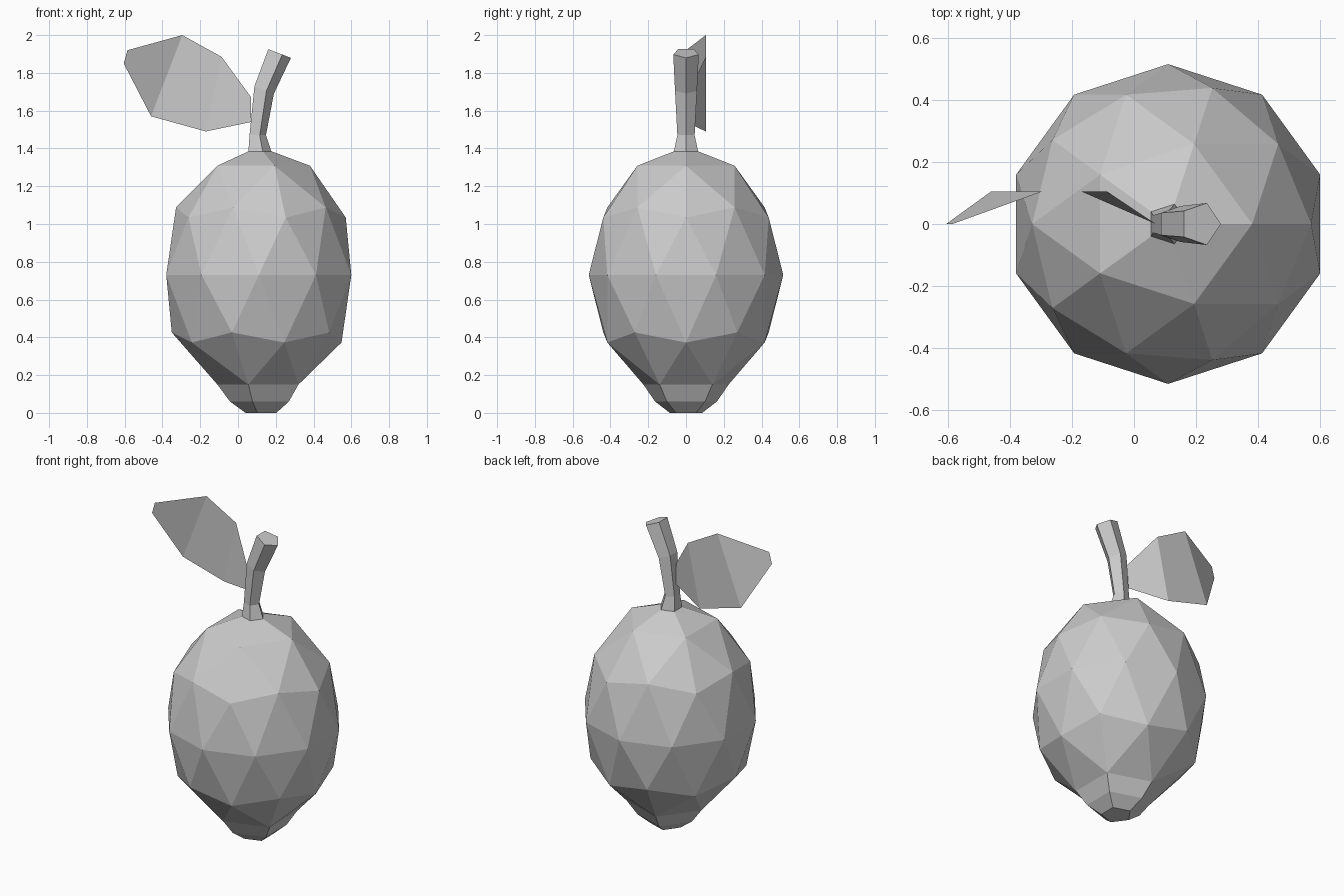
import bpy
import bmesh
from math import cos, sin, radians, pi
from mathutils import Vector

cube = bpy.data.objects.get("Cube")
if cube:
    bpy.data.objects.remove(cube, do_unlink=True)

CENTRE_X = 0.11
SIDES = 5

grey = bpy.data.materials.new("plain grey")
grey.use_nodes = True
grey.diffuse_color = (0.6, 0.6, 0.6, 1)
grey.node_tree.nodes["Principled BSDF"].inputs["Base Color"].default_value = grey.diffuse_color


def add_object(name, bm):
    mesh = bpy.data.meshes.new(name)
    bm.to_mesh(mesh)
    bm.free()
    mesh.materials.append(grey)
    obj = bpy.data.objects.new(name, mesh)
    bpy.context.collection.objects.link(obj)
    return obj


def add_loft(name, rings, phase, caps):
    """Join five-sided rings given as (x, z, radius, tilt) and close the chosen ends."""
    bm = bmesh.new()
    loops = []
    for x, z, radius, tilt in rings:
        loop = []
        for i in range(SIDES):
            a = phase + 2 * pi * i / SIDES
            u, v = radius * cos(a), radius * sin(a)
            loop.append(bm.verts.new((x + u * cos(tilt), v, z - u * sin(tilt))))
        loops.append(loop)
    for low, high in zip(loops, loops[1:]):
        for i in range(SIDES):
            j = (i + 1) % SIDES
            bm.faces.new((low[i], low[j], high[j], high[i]))
    for end in caps:
        bm.faces.new(loops[end])
    bmesh.ops.recalc_face_normals(bm, faces=bm.faces)
    return add_object(name, bm)


# Faceted fruit, open at the bottom, with the lowest ring drawn in
tip_x, tip_z, tip_radius = 0.128, 0.15, 0.237
bm = bmesh.new()
bmesh.ops.create_icosphere(bm, subdivisions=2, radius=1)
bmesh.ops.delete(bm, geom=[v for v in bm.verts if v.co.z < -0.95], context='VERTS')
for v in bm.verts:
    if v.co.z < -0.8:
        flat = Vector((v.co.x, v.co.y)).normalized() * tip_radius
        v.co = (tip_x + flat.x, flat.y, tip_z)
    else:
        v.co = (CENTRE_X + v.co.x * 0.515, v.co.y * 0.515, 0.73 + v.co.z * 0.68)
add_object("fruit_body", bm)

# Blunt tip under the fruit
add_loft("fruit_tip",
         [(0.13, 0, 0.09, 0), (0.13, 0.06, 0.172, 0), (tip_x, tip_z, tip_radius, 0)],
         pi / SIDES, caps=[0])

# Bent stem, flaring at both ends
lean = radians(21)
add_loft("stem",
         [(CENTRE_X, 1.382, 0.068, 0), (0.1, 1.47, 0.048, 0),
          (0.133, 1.712, 0.061, lean), (0.214, 1.905, 0.071, lean)],
         0, caps=[-1])

# Folded leaf: each row is an upper and a lower corner sharing one depth
rows = [((-0.585, 1.92), (-0.605, 1.85), 0.0),
        ((-0.295, 2.0), (-0.46, 1.57), 0.105),
        ((-0.087, 1.885), (-0.17, 1.49), 0.105),
        ((0.07, 1.67), (0.07, 1.54), 0.0)]
bm = bmesh.new()
pairs = [[bm.verts.new((x, y, z)) for x, z in (top, bottom)] for top, bottom, y in rows]
for (a, b), (c, d) in zip(pairs, pairs[1:]):
    bm.faces.new((a, b, d, c))
add_object("leaf", bm)
